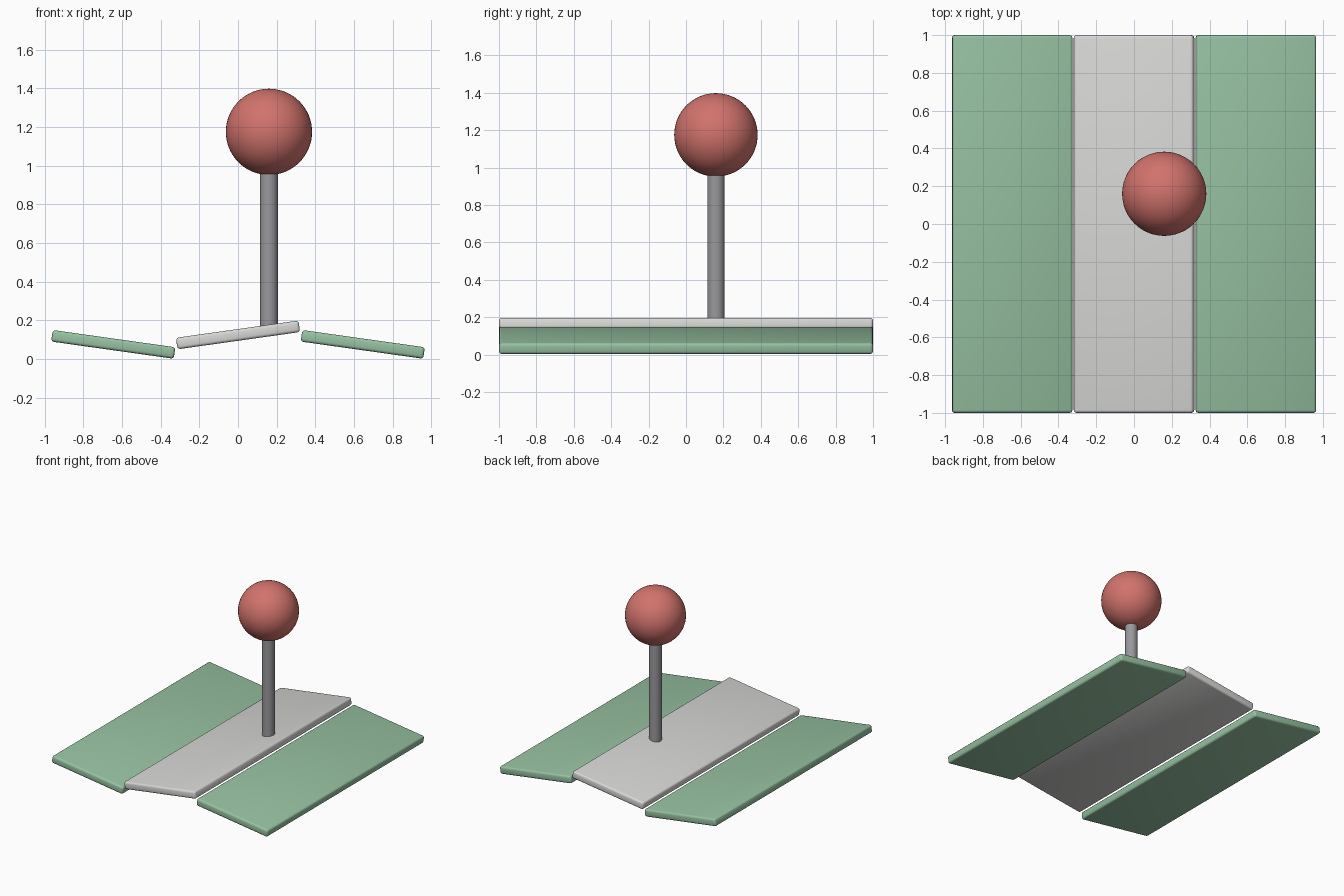
import bpy
import math

TILT = math.radians(8)
POLE_X, POLE_Y = 0.16, 0.16

cube = bpy.data.objects.get("Cube")
if cube:
    bpy.data.objects.remove(cube, do_unlink=True)


def make_material(name, color):
    mat = bpy.data.materials.new(name)
    mat.use_nodes = True
    mat.diffuse_color = (*color, 1)
    mat.node_tree.nodes["Principled BSDF"].inputs["Base Color"].default_value = (*color, 1)
    return mat


green = make_material("soft green", (0.31, 0.54, 0.36))
white = make_material("pale grey", (0.68, 0.68, 0.67))
grey = make_material("pole grey", (0.32, 0.32, 0.34))
red = make_material("soft red", (0.64, 0.17, 0.15))


def finish(name, mat):
    obj = bpy.context.object
    obj.name = name
    obj.data.materials.append(mat)
    return obj


# Folded ground: three long tilted panels with rounded edges
def make_panel(name, x, z, tilt, mat):
    bpy.ops.mesh.primitive_cube_add(size=1, location=(x, 0, z))
    panel = finish(name, mat)
    panel.scale = (0.64, 2, 0.06)
    bpy.ops.object.transform_apply(location=False, rotation=False, scale=True)
    panel.rotation_euler.y = tilt
    bevel = panel.modifiers.new("rounded edges", "BEVEL")
    bevel.width = 0.015
    bevel.segments = 3
    bpy.ops.object.modifier_apply(modifier=bevel.name)
    bpy.ops.object.shade_smooth_by_angle(angle=math.radians(35))


make_panel("right_panel", -0.645, 0.076, TILT, green)
make_panel("middle_panel", 0, 0.125, -TILT, white)
make_panel("left_panel", 0.645, 0.076, TILT, green)

# Pole standing on the middle panel
bpy.ops.mesh.primitive_cylinder_add(vertices=48, radius=0.046, depth=0.9,
                                    location=(POLE_X, POLE_Y, 0.6))
finish("pole", grey)
bpy.ops.object.shade_smooth_by_angle(angle=math.radians(35))

# Ball on top of the pole
bpy.ops.mesh.primitive_uv_sphere_add(segments=48, ring_count=32, radius=0.223,
                                     location=(POLE_X, POLE_Y, 1.175))
finish("ball", red)
bpy.ops.object.shade_smooth()
